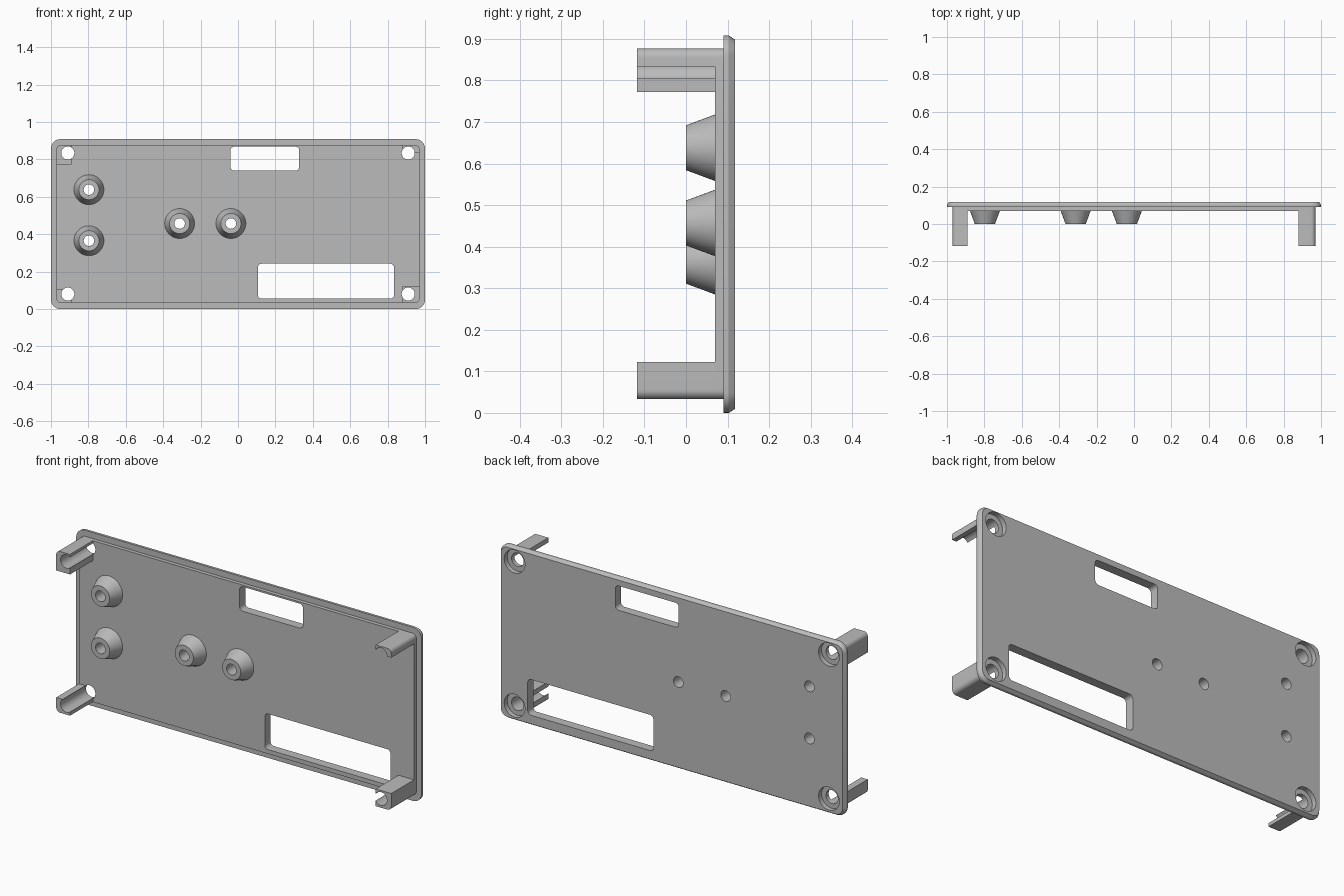
import bpy, math
from mathutils import Vector

if "Cube" in bpy.data.objects:
    bpy.data.objects.remove(bpy.data.objects["Cube"], do_unlink=True)

grey = bpy.data.materials.new("plain grey")
grey.use_nodes = True
COLOUR = (0.5, 0.5, 0.5, 1)
grey.diffuse_color = COLOUR
grey.node_tree.nodes["Principled BSDF"].inputs["Base Color"].default_value = COLOUR


def loft(name, rings):
    """Closed solid through equal-length rings, ordered from front to back."""
    n = len(rings[0])
    verts = [v for ring in rings for v in ring]
    faces = [list(range(n)), list(range(len(verts) - 1, len(verts) - n - 1, -1))]
    for k in range(len(rings) - 1):
        for i in range(n):
            a, b = k * n + i, k * n + (i + 1) % n
            faces.append([b, a, a + n, b + n])
    mesh = bpy.data.meshes.new(name)
    mesh.from_pydata(verts, [], faces)
    mesh.materials.append(grey)
    obj = bpy.data.objects.new(name, mesh)
    bpy.context.collection.objects.link(obj)
    return obj


def rounded(x0, x1, z0, z1, radii, y, steps=8):
    """Rounded rectangle; radii run right-top, left-top, left-bottom, right-bottom."""
    ring = []
    corners = [(x1, z1, -1, -1), (x0, z1, 1, -1), (x0, z0, 1, 1), (x1, z0, -1, 1)]
    for q, ((x, z, sx, sz), r) in enumerate(zip(corners, radii)):
        for s in range(steps + 1 if r else 1):
            a = (q + s / steps) * math.pi / 2
            ring.append((x + sx * r + r * math.cos(a), y, z + sz * r + r * math.sin(a)))
    return ring


def slab(name, x0, x1, z0, z1, y0, y1, radii):
    return loft(name, [rounded(x0, x1, z0, z1, radii, y) for y in (y0, y1)])


def cone(name, x, z, r0, y0, r1, y1, sides=48):
    def ring(r, y):
        return [(x + r * math.cos(math.tau * i / sides), y, z + r * math.sin(math.tau * i / sides))
                for i in range(sides)]
    return loft(name, [ring(r0, y0), ring(r1, y1)])


def combine(obj, others, operation):
    for other in others:
        mod = obj.modifiers.new("combine", 'BOOLEAN')
        mod.operation, mod.solver, mod.object = operation, 'EXACT', other
        bpy.context.view_layer.objects.active = obj
        bpy.ops.object.modifier_apply(modifier=mod.name)
        bpy.data.objects.remove(other, do_unlink=True)


def smooth(obj):
    bpy.ops.object.select_all(action='DESELECT')
    obj.select_set(True)
    bpy.context.view_layer.objects.active = obj
    bpy.ops.object.shade_smooth_by_angle(angle=math.radians(25))


LEDGE, FRONT, BACK, TOP = 0.97, 0.07, 0.118, 0.908
SCREW_X, SCREW_R = 0.91, 0.035
SCREW_Z = (0.08, 0.834)
standoffs = {"upper_outer": (-0.797, 0.638), "lower_outer": (-0.797, 0.365),
             "middle_left": (-0.312, 0.457), "middle_right": (-0.038, 0.457)}

# Panel: chamfered back plate with a smaller raised step on the front
c = 0.01
panel = loft("panel", [
    rounded(-1, 1, 0, TOP, [0.05] * 4, 0.09),
    rounded(-1, 1, 0, TOP, [0.05] * 4, 0.103),
    rounded(-1 + c, 1 - c, c, TOP - c, [0.04] * 4, BACK)])
step = slab("step", -LEDGE, LEDGE, 0.033, 0.877, FRONT, 0.1, [0.022] * 4)
combine(panel, [step], 'UNION')

# Windows, screw holes with counterbores, and standoff holes
cutters = [slab("window", -0.04, 0.327, 0.74, 0.868, 0, 0.2, [0.02] * 4),
           slab("window", 0.106, 0.834, 0.055, 0.242, 0, 0.2, [0.02] * 4)]
for x in (-SCREW_X, SCREW_X):
    for z in SCREW_Z:
        cutters.append(cone("hole", x, z, SCREW_R, 0, SCREW_R, 0.2))
        cutters.append(cone("bore", x, z, 0.06, 0.093, 0.06, 0.2))
for x, z in standoffs.values():
    cutters.append(cone("hole", x, z, 0.028, -0.1, 0.028, 0.2))
combine(panel, cutters, 'DIFFERENCE')
smooth(panel)

# Tapered standoffs
for name, (x, z) in standoffs.items():
    part = cone("standoff_" + name, x, z, 0.054, 0, 0.08, FRONT)
    combine(part, [cone("hole", x, z, 0.028, -0.1, 0.028, 0.2)], 'DIFFERENCE')
    smooth(part)

# Corner posts, each hollowed by a screw channel; the outer corner is rounded
posts = {"top_right": (-LEDGE, -0.89, 0.772, 0.877, 1),
         "bottom_right": (-LEDGE, -0.89, 0.033, 0.107, 2),
         "top_left": (0.88, LEDGE, 0.834, 0.877, 0),
         "bottom_left": (0.88, LEDGE, 0.033, 0.123, 3)}
for name, (x0, x1, z0, z1, corner) in posts.items():
    radii = [0.022 if i == corner else 0 for i in range(4)]
    part = slab("post_" + name, x0, x1, z0, z1, -0.118, FRONT, radii)
    x = math.copysign(SCREW_X, x0)
    z = SCREW_Z[1 if "top" in name else 0]
    combine(part, [cone("channel", x, z, SCREW_R, -0.3, SCREW_R, 0.2)], 'DIFFERENCE')
    smooth(part)
